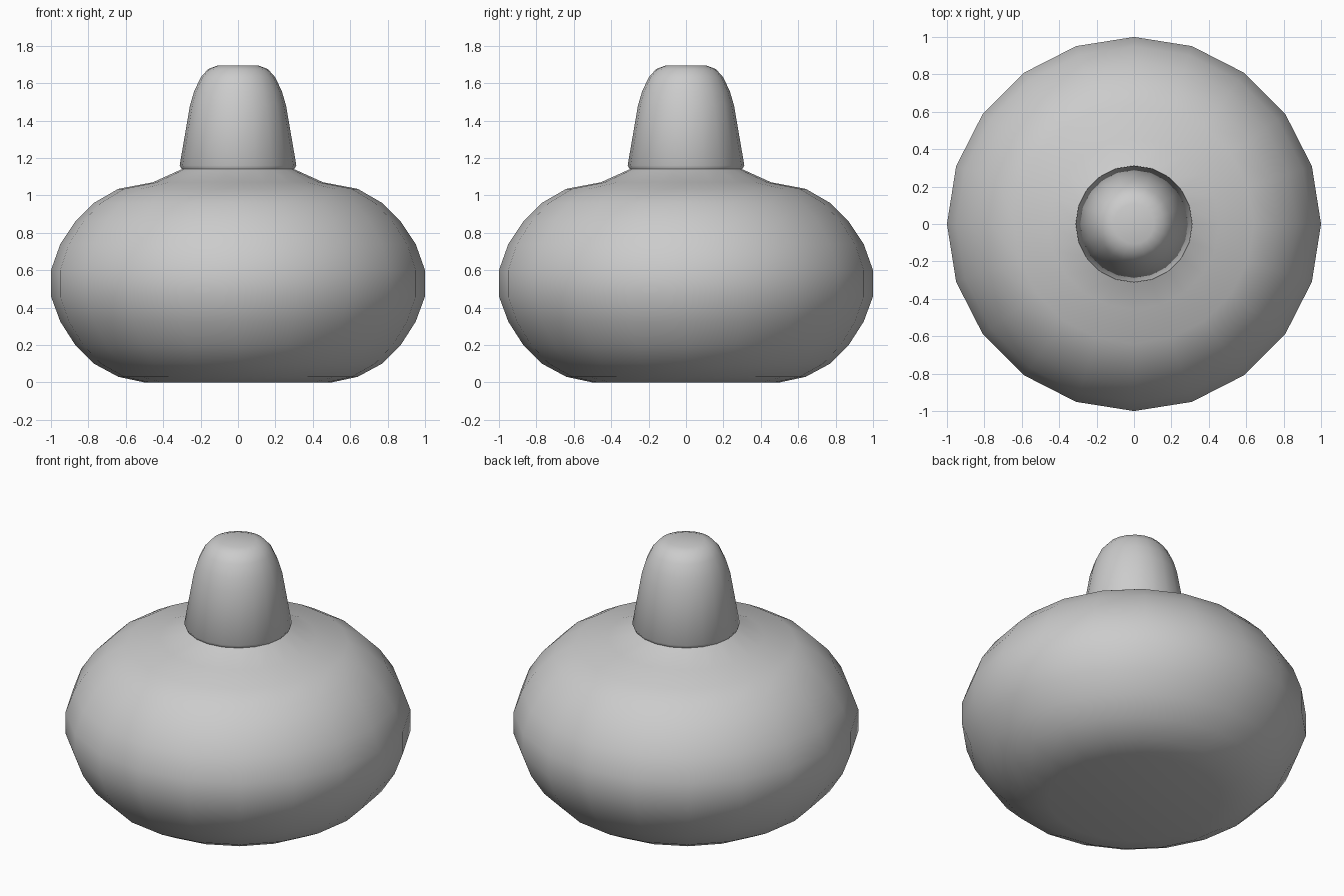
import bpy, bmesh, math

if "Cube" in bpy.data.objects:
    bpy.data.objects.remove(bpy.data.objects["Cube"])

SIDES = 20


def lathe(name, profile):
    """Spin (radius, height) points around z; close both ends with flat caps."""
    bm = bmesh.new()
    rings = []
    for r, z in profile:
        rings.append([bm.verts.new((r * math.cos(2 * math.pi * i / SIDES),
                                    r * math.sin(2 * math.pi * i / SIDES), z))
                      for i in range(SIDES)])
    for a, b in zip(rings, rings[1:]):
        for i in range(SIDES):
            j = (i + 1) % SIDES
            bm.faces.new((a[i], a[j], b[j], b[i]))
    bm.faces.new(rings[0][::-1])
    bm.faces.new(rings[-1])
    mesh = bpy.data.meshes.new(name)
    bm.to_mesh(mesh)
    bm.free()
    obj = bpy.data.objects.new(name, mesh)
    bpy.context.collection.objects.link(obj)
    bpy.ops.object.select_all(action='DESELECT')
    obj.select_set(True)
    bpy.context.view_layer.objects.active = obj
    bpy.ops.object.shade_smooth_by_angle(angle=math.radians(50))
    return obj


# Squat rounded body, its shoulder, and the tapered knob in one turned profile
lathe("knobbed_body", [
    (0.50, 0.00), (0.64, 0.03), (0.77, 0.10), (0.87, 0.20), (0.95, 0.325),
    (1.00, 0.46), (1.00, 0.60), (0.95, 0.74), (0.87, 0.86), (0.77, 0.96),
    (0.64, 1.035), (0.455, 1.07), (0.30, 1.14), (0.312, 1.16),
    (0.257, 1.48), (0.235, 1.555), (0.20, 1.63), (0.16, 1.675), (0.107, 1.695),
])
